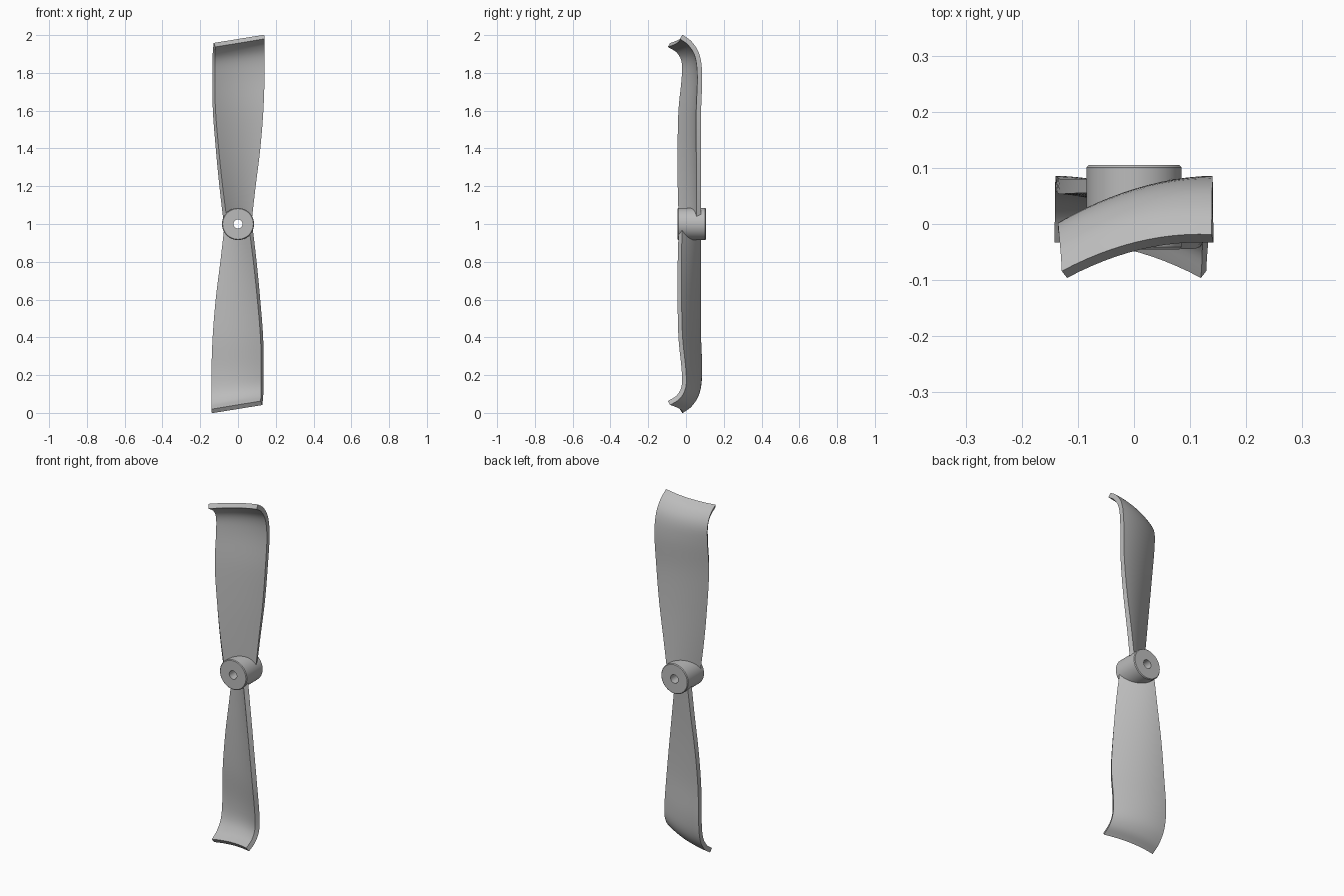
import bpy, bmesh, math
from mathutils import Vector

cube = bpy.data.objects.get("Cube")
if cube:
    bpy.data.objects.remove(cube, do_unlink=True)

CENTRE = Vector((0, 0, 1))
THICKNESS = 0.026
ROWS_PER_SPAN = 5
COLUMNS = 12

grey = bpy.data.materials.new("plain_grey")
grey.use_nodes = True
grey.diffuse_color = (0.5, 0.5, 0.5, 1)
shader = grey.node_tree.nodes["Principled BSDF"]
shader.inputs["Base Color"].default_value = grey.diffuse_color
shader.inputs["Roughness"].default_value = 0.6


def make_object(name, bm):
    mesh = bpy.data.meshes.new(name)
    bmesh.ops.recalc_face_normals(bm, faces=bm.faces)
    bm.to_mesh(mesh)
    bm.free()
    mesh.materials.append(grey)
    obj = bpy.data.objects.new(name, mesh)
    obj.location = CENTRE
    bpy.context.collection.objects.link(obj)
    bpy.ops.object.select_all(action="DESELECT")
    obj.select_set(True)
    bpy.context.view_layer.objects.active = obj
    return obj


def smooth_path(points):
    """Smooth curve through the given points."""
    p = [Vector(q) for q in points]
    p = [2 * p[0] - p[1]] + p + [2 * p[-1] - p[-2]]
    path = []
    for a, b, c, d in zip(p, p[1:], p[2:], p[3:]):
        for i in range(ROWS_PER_SPAN):
            t = i / ROWS_PER_SPAN
            path.append(0.5 * (2 * b + (c - a) * t + (2 * a - 5 * b + 4 * c - d) * t**2
                               + (3 * b - a - 3 * c + d) * t**3))
    return path + [p[-2]]


# Blade edges, measured from the hub centre out to the curled tip
front_edge = smooth_path([
    (-.07, -.03, .035), (-.09, -.034, .2), (-.11, -.034, .4), (-.126, -.029, .6),
    (-.129, -.012, .77), (-.129, -.012, .86), (-.127, -.04, .915), (-.124, -.09, .948)])
back_edge = smooth_path([
    (.07, .068, .035), (.09, .068, .2), (.116, .067, .4), (.133, .067, .6),
    (.14, .073, .78), (.14, .06, .89), (.14, .022, .955), (.14, -.026, .991)])


def build_blade(name, turn):
    # Cambered sheet between the two edges, then thickened
    bm = bmesh.new()
    rows = []
    for a, b in zip(front_edge, back_edge):
        camber = 0.07 * (b - a).length
        row = []
        for i in range(COLUMNS + 1):
            t = i / COLUMNS
            bulge = Vector((0, 4 * camber * t * (1 - t), 0))
            row.append(bm.verts.new(a.lerp(b, t) + bulge))
        rows.append(row)
    for low, high in zip(rows, rows[1:]):
        for i in range(COLUMNS):
            bm.faces.new((low[i], low[i + 1], high[i + 1], high[i]))
    obj = make_object(name, bm)
    obj.rotation_euler.y = turn
    solid = obj.modifiers.new("thickness", "SOLIDIFY")
    solid.thickness = THICKNESS
    solid.offset = 0
    bpy.ops.object.modifier_apply(modifier=solid.name)
    bpy.ops.object.shade_smooth_by_angle(angle=math.radians(35))


build_blade("upper_blade", 0)
build_blade("lower_blade", math.pi)

# Hub: a bored cylinder turned around the y axis, with eased outer rims
BORE, RADIUS, FRONT, BACK, EASE = 0.024, 0.085, -0.045, 0.105, 0.004
profile = [(BORE, FRONT), (RADIUS - EASE, FRONT), (RADIUS, FRONT + EASE),
           (RADIUS, BACK - EASE), (RADIUS - EASE, BACK), (BORE, BACK)]
bm = bmesh.new()
ring = [bm.verts.new((r, y, 0)) for r, y in profile]
edges = [bm.edges.new((ring[i - 1], ring[i])) for i in range(len(ring))]
bmesh.ops.spin(bm, geom=ring + edges, cent=(0, 0, 0), axis=(0, 1, 0),
               angle=math.tau, steps=64, use_merge=True)
bmesh.ops.remove_doubles(bm, verts=bm.verts, dist=0.0001)
make_object("hub", bm)
bpy.ops.object.shade_smooth_by_angle(angle=math.radians(30))
